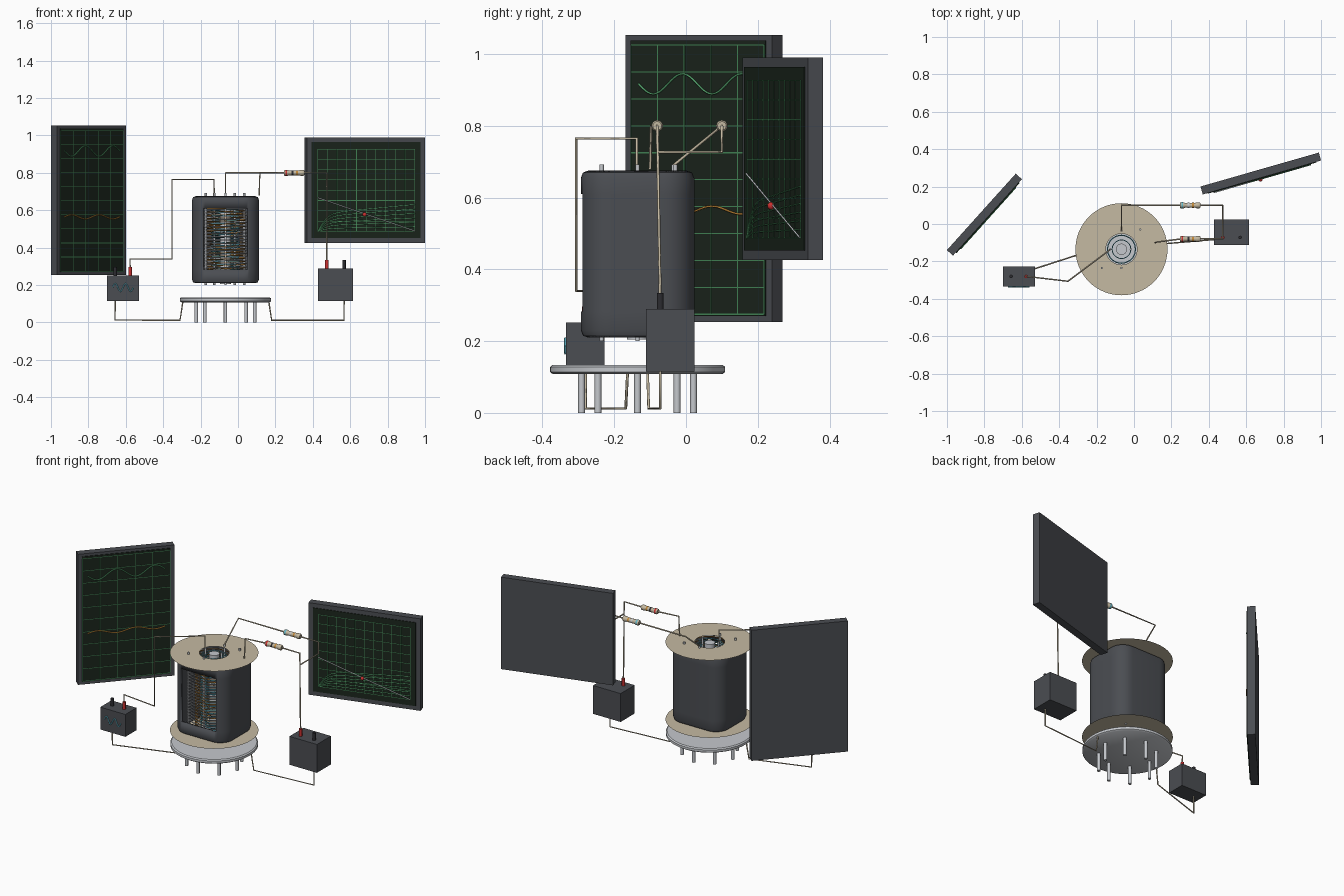
import bpy, bmesh, math
from mathutils import Matrix, Vector

if "Cube" in bpy.data.objects:
    bpy.data.objects.remove(bpy.data.objects["Cube"])

CX, CY = -0.067, -0.135          # tube axis


def mat(name, r, g, b):
    m = bpy.data.materials.new(name)
    m.diffuse_color = (r, g, b, 1)
    m.use_nodes = True
    m.node_tree.nodes["Principled BSDF"].inputs["Base Color"].default_value = m.diffuse_color
    return m


CHARCOAL = mat("charcoal", 0.07, 0.075, 0.085)
GLASS = mat("screen_black_green", 0.011, 0.019, 0.012)
GREEN = mat("trace_green", 0.09, 0.36, 0.15)
DIM = mat("grid_green", 0.06, 0.25, 0.10)
BEIGE = mat("mica_beige", 0.56, 0.49, 0.36)
METAL = mat("pale_metal", 0.56, 0.58, 0.61)
CYAN = mat("cyan", 0.12, 0.48, 0.60)
RED = mat("red", 0.60, 0.03, 0.03)
ORANGE = mat("orange", 0.55, 0.25, 0.04)
BLACK = mat("terminal_black", 0.025, 0.025, 0.03)


def finish(name, bm, m, matrix=None, smooth=False):
    me = bpy.data.meshes.new(name)
    bmesh.ops.recalc_face_normals(bm, faces=bm.faces)
    bm.to_mesh(me)
    bm.free()
    me.materials.append(m)
    ob = bpy.data.objects.new(name, me)
    bpy.context.collection.objects.link(ob)
    if matrix:
        ob.matrix_world = matrix
    if smooth:
        bpy.ops.object.select_all(action='DESELECT')
        ob.select_set(True)
        bpy.context.view_layer.objects.active = ob
        bpy.ops.object.shade_smooth_by_angle(angle=math.radians(40))
    return ob


def boxes(name, specs, m, matrix=None):
    """Each spec is (centre, size)."""
    bm = bmesh.new()
    for c, s in specs:
        bmesh.ops.create_cube(bm, size=1, matrix=Matrix.Translation(c) @ Matrix.Diagonal((*s, 1)))
    return finish(name, bm, m, matrix)


def lathe(name, profile, m, matrix, n=32):
    """Revolve (radius, height) points about z."""
    bm = bmesh.new()
    rings = [[bm.verts.new((r * math.cos(2 * math.pi * i / n), r * math.sin(2 * math.pi * i / n), z))
              for i in range(n)] for r, z in profile]
    for a, b in zip(rings, rings[1:]):
        for i in range(n):
            j = (i + 1) % n
            bm.faces.new((a[i], a[j], b[j], b[i]))
    bmesh.ops.remove_doubles(bm, verts=bm.verts, dist=1e-5)
    return finish(name, bm, m, matrix, True)


def rod(name, x, y, z0, z1, r, m, n=12):
    return lathe(name, [(0, z0), (r, z0), (r, z1), (0, z1)], m, Matrix.Translation((x, y, 0)), n)


def tube(name, pts, r, m, matrix=None, res=1):
    """Round wire along a polyline, turned into a mesh."""
    cu = bpy.data.curves.new(name, 'CURVE')
    cu.dimensions = '3D'
    cu.bevel_depth, cu.bevel_resolution, cu.use_fill_caps = r, res, True
    sp = cu.splines.new('POLY')
    sp.points.add(len(pts) - 1)
    for p, co in zip(sp.points, pts):
        p.co = (*co, 1)
    tmp = bpy.data.objects.new("tmp", cu)
    bpy.context.collection.objects.link(tmp)
    me = bpy.data.meshes.new_from_object(tmp.evaluated_get(bpy.context.evaluated_depsgraph_get()))
    bpy.data.objects.remove(tmp)
    me.name = name
    me.materials.clear()
    me.materials.append(m)
    ob = bpy.data.objects.new(name, me)
    bpy.context.collection.objects.link(ob)
    if matrix:
        ob.matrix_world = matrix
    return ob


# ---- tube base, pins and mica discs
AXIS = Matrix.Translation((CX, CY, 0))
lathe("tube_base", [(0, .108), (.236, .108), (.244, .114), (.244, .128), (.237, .134), (0, .134)],
      METAL, AXIS, 64)
for k in range(8):
    a = k * math.pi / 4
    rod("base_pin", CX + .156 * math.cos(a), CY + .156 * math.sin(a), 0, .11, .0095, METAL)
for z in (.204, .679):
    lathe("mica_disc", [(.083, z), (.246, z)], BEIGE, AXIS, 64)


# ---- plate: rounded rectangular shell with a front window
def plate_outline(inset):
    hx, hy, r = .179 - inset, .158 - inset, .085 - inset
    pts = [(-.12, -hy), (.12 - .0001, -hy)] if hx - r < .12 else []
    for q, (sx, sy) in enumerate(((1, -1), (1, 1), (-1, 1), (-1, -1))):
        for i in range(9):
            a = math.radians(-90 + q * 90 + i * 11.25)
            pts.append((sx * (hx - r) + r * math.cos(a), sy * (hy - r) + r * math.sin(a)))
    return pts[2:] if pts[0][0] == -.12 else pts


bm = bmesh.new()
levels = [(.02, .21), (.006, .215), (0, .23), (0, .283), (0, .61), (0, .655), (.006, .67), (.02, .675)]
rings = [[bm.verts.new((x, y, z)) for x, y in plate_outline(i)] for i, z in levels]
n = len(rings[0])
for a, b in zip(rings, rings[1:]):
    for i in range(n):
        bm.faces.new((a[i], a[(i + 1) % n], b[(i + 1) % n], b[i]))
for sx in (-1, 1):                                    # window side edges
    bmesh.ops.bisect_plane(bm, geom=bm.verts[:] + bm.edges[:] + bm.faces[:],
                           plane_co=(sx * .12, 0, 0), plane_no=(1, 0, 0))
window = [f for f in bm.faces if f.calc_center_median().y < -.1
          and abs(f.calc_center_median().x) < .119 and .283 < f.calc_center_median().z < .61]
bmesh.ops.delete(bm, geom=window, context='FACES')
plate = finish("plate_shell", bm, CHARCOAL, AXIS, True)
sol = plate.modifiers.new("wall", 'SOLIDIFY')
sol.thickness, sol.offset = .014, -1


# ---- electrodes inside the plate
def helix(name, r, turns, wire, m):
    steps = turns * 20
    tube(name, [(r * math.cos(i * math.pi / 10), r * math.sin(i * math.pi / 10),
                 .225 + .44 * i / steps) for i in range(steps + 1)], wire, m, AXIS, 0)


helix("outer_grid", .150, 24, .003, METAL)
helix("screen_grid", .105, 26, .0025, ORANGE)
helix("control_grid", .075, 30, .003, CYAN)
helix("inner_grid", .050, 30, .0025, CYAN)
rod("cathode", CX, CY, .205, .675, .03, METAL, 24)
for x, y in ((-.105, -.1), (.1, .105), (0, -.1), (0, .1), (-.06, 0), (.05, 0)):
    rod("grid_support_rod", CX + x, CY + y, .2, .692, .006, METAL)


# ---- power boxes with terminals
def power_box(x0, x1, y0, y1, z1, xr, xb, yt):
    boxes("power_box", [(((x0 + x1) / 2, (y0 + y1) / 2, (.115 + z1) / 2), (x1 - x0, y1 - y0, z1 - .115))], CHARCOAL)
    rod("red_terminal", xr, yt, z1, z1 + .045, .0095, RED)
    rod("black_terminal", xb, yt, z1, z1 + .045, .0095, BLACK)


power_box(-.70, -.53, -.335, -.227, .252, -.577, -.657, -.28)
power_box(.427, .614, -.112, .024, .289, .475, .567, -.072)
tube("signal_symbol", [(-.67 + .11 * t / 32, -.337, .187 + .021 * math.sin(t / 32 * 4 * math.pi))
                       for t in range(33)], .003, CYAN)

# ---- wires
wires = {
    "input_wire": [(-.577, -.28, .29), (-.577, -.28, .34), (-.353, -.306, .34), (-.353, -.306, .765),
                   (-.128, -.137, .765), (-.128, -.137, .685)],
    "input_return_wire": [(-.657, -.28, .12), (-.657, -.28, .012), (-.31, -.168, .012), (-.295, -.163, .11)],
    "supply_return_wire": [(.567, -.072, .12), (.567, -.072, .012), (.18, -.104, .012), (.165, -.107, .11)],
    "back_resistor_lead": [(.25, .1, .8), (-.067, .1, .8), (-.067, -.035, .69)],
    "back_resistor_feed": [(.35, .1, .8), (.475, .1, .8), (.475, .1, .727), (.475, -.076, .727)],
    "front_resistor_lead": [(.25, -.08, .8), (.117, -.097, .8), (.113, -.1, .678)],
    "front_resistor_feed": [(.35, -.08, .8), (.475, -.08, .8), (.475, -.072, .33)],
}
for name, pts in wires.items():
    tube(name, pts, .004, BEIGE)

# ---- banded resistors
for y, bands in ((.1, (CYAN, METAL, ORANGE)), (-.08, (RED, BLACK, ORANGE))):
    T = Matrix.Translation((.3, y, .8)) @ Matrix.Rotation(math.pi / 2, 4, 'Y')
    lathe("resistor_body", [(0, -.055), (.012, -.055), (.016, -.05), (.016, -.034), (.013, -.028),
                            (.013, .028), (.016, .034), (.016, .05), (.012, .055), (0, .055)], BEIGE, T, 20)
    for z, r, m in zip((-.042, -.008, .016), (.0165, .0138, .0138), bands):
        lathe("resistor_band", [(r, z - .005), (r, z + .005)], m, T, 20)


# ---- display panels
def panel(cx, cy, angle, w, z0, z1, sw, sz0, sz1, us, zs, grid_mat):
    T = Matrix.Translation((cx, cy, 0)) @ Matrix.Rotation(math.radians(angle), 4, 'Z')
    boxes("display_frame", [((0, 0, (z0 + z1) / 2), (w, .044, z1 - z0))], CHARCOAL, T)
    boxes("display_screen", [((0, -.0235, (sz0 + sz1) / 2), (sw, .004, sz1 - sz0))], GLASS, T)
    du, dz = us[-1] - us[0], zs[-1] - zs[0]
    boxes("display_grid", [((u, -.026, (zs[0] + zs[-1]) / 2), (.003, .002, dz)) for u in us]
          + [((0, -.026, z), (du, .002, .003)) for z in zs], grid_mat, T)
    return T


L = panel(-.80, .05, 48, .55, .253, 1.054, .506, .27, 1.038,
          [-.25 + .1 * i for i in range(6)], [.275 + .075 * i for i in range(11)], DIM)
for name, z, amp, m in (("output_trace", .917, -.028, GREEN), ("input_trace", .565, .011, ORANGE)):
    tube(name, [(-.22 + .44 * i / 48, -.028, z + amp * math.sin(4 * math.pi * i / 48))
                for i in range(49)], .003, m, L)

R = panel(.678, .27, 16, .658, .426, .99, .605, .452, .964,
          [-.27 + .054 * i for i in range(11)], [.487 + .055 * i for i in range(9)], DIM)
for k in range(1, 7):                                 # family of characteristic curves
    h = .024 * k
    tube("characteristic_curve", [(-.27 + .54 * t / 24, -.028,
         .487 + h * (.65 * math.tanh(t / 2.5) + .35 * t / 24)) for t in range(25)], .002, GREEN, R)
tube("load_line", [(-.27, -.029, .667), (.27, -.029, .489)], .0025, METAL, R)
bm = bmesh.new()
bmesh.ops.create_uvsphere(bm, u_segments=12, v_segments=8, radius=.011)
finish("operating_point", bm, RED, R @ Matrix.Translation((-.01, -.031, .577)), True)
